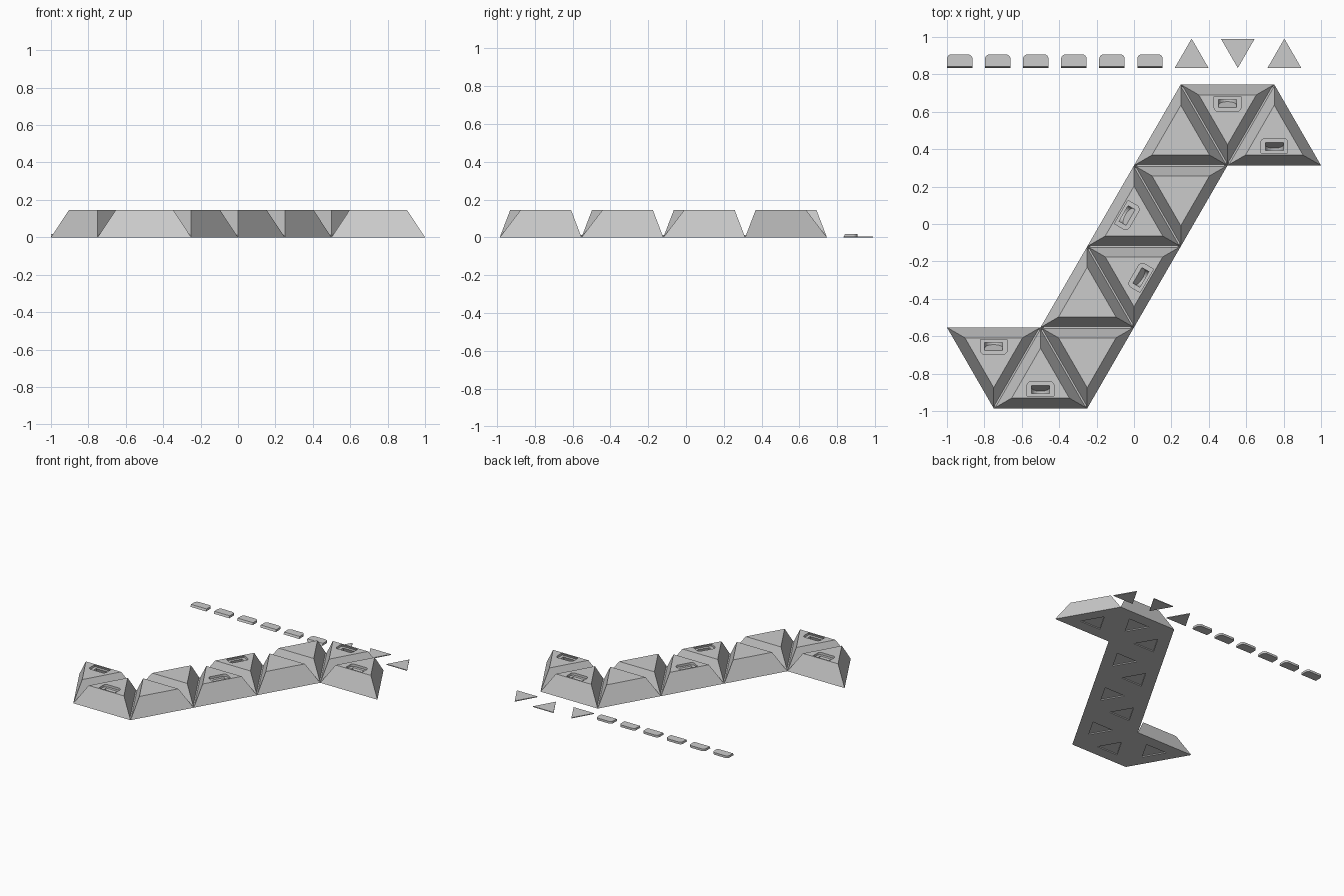
import bpy
import bmesh
from math import sin, cos, pi, radians, sqrt
from mathutils import Vector, Matrix

if "Cube" in bpy.data.objects:
    bpy.data.objects.remove(bpy.data.objects["Cube"], do_unlink=True)

SIDE = 0.5
INR = SIDE / (2 * sqrt(3))      # inradius of a panel
HEIGHT = 0.145
SLOPE = 0.382                   # sideways run per unit of height on bevelled walls
FRONT = -0.986

grey = bpy.data.materials.new("light grey")
grey.use_nodes = True
grey.diffuse_color = (0.6, 0.6, 0.6, 1)
grey.node_tree.nodes["Principled BSDF"].inputs["Base Color"].default_value = (0.6, 0.6, 0.6, 1)


def loft(name, lower, upper):
    """Closed solid between two matching rings of points."""
    bm = bmesh.new()
    a = [bm.verts.new(p) for p in lower]
    b = [bm.verts.new(p) for p in upper]
    bm.faces.new(a[::-1])
    bm.faces.new(b)
    n = len(a)
    for i in range(n):
        j = (i + 1) % n
        bm.faces.new((a[i], a[j], b[j], b[i]))
    bmesh.ops.recalc_face_normals(bm, faces=bm.faces)
    mesh = bpy.data.meshes.new(name)
    bm.to_mesh(mesh)
    bm.free()
    mesh.materials.append(grey)
    obj = bpy.data.objects.new(name, mesh)
    bpy.context.collection.objects.link(obj)
    return obj


def triangle(inradius, z):
    return [Vector((2 * inradius * cos(a), 2 * inradius * sin(a), z))
            for a in (radians(90), radians(210), radians(330))]


def lid_ring(half, depth, front, z):
    """Rectangle whose two back corners are rounded."""
    r = 0.024
    pts = [Vector((-half, front, z)), Vector((half, front, z))]
    for cx, start in ((half - r, 0), (r - half, pi / 2)):
        for k in range(7):
            a = start + k * pi / 12
            pts.append(Vector((cx + r * cos(a), depth - r + r * sin(a), z)))
    return pts


def lid(name, half, back, front, z0, z1):
    drop = (z1 - z0) * SLOPE
    return loft(name, lid_ring(half, back, front - drop, z0), lid_ring(half, back, front, z1))


def magnet_slot(name):
    """Round-bottomed slit leaning parallel to the panel wall."""
    r, low, high = 0.048, 0.045, 0.135
    profile = [(r, high), (-r, high)]
    profile += [(r * cos(pi + k * pi / 16), low + r + r * sin(pi + k * pi / 16)) for k in range(17)]
    rings = [[Vector((x, y + (z - 0.127) * SLOPE, z)) for x, z in profile]
             for y in (-0.064, -0.021)]
    return loft(name, *rings)


def carve(obj, cutters):
    for c in cutters:
        c.hide_render = True
        mod = obj.modifiers.new("cut", "BOOLEAN")
        mod.operation = "DIFFERENCE"
        mod.solver = "EXACT"
        mod.object = c
    bpy.context.view_layer.update()
    deps = bpy.context.evaluated_depsgraph_get()
    mesh = bpy.data.meshes.new_from_object(obj.evaluated_get(deps))
    obj.modifiers.clear()
    obj.data = mesh
    for c in cutters:
        bpy.data.objects.remove(c, do_unlink=True)


# Panels: centre x, row, turn in degrees, whether it holds a magnet
panels = [(-0.75, 0, 180, True), (-0.5, 0, 0, True), (-0.25, 0, 180, False),
          (-0.25, 1, 0, False), (0, 1, 60, True), (0, 2, 240, True),
          (0.25, 2, 180, False), (0.25, 3, 0, False), (0.5, 3, 180, True),
          (0.75, 3, 0, True)]
centres = []
for i, (x, row, turn, magnet) in enumerate(panels):
    panel = loft(f"panel_{i + 1}", triangle(INR, 0), triangle(INR - HEIGHT * SLOPE, HEIGHT))
    # Shallow triangular recess underneath
    cutters = [loft("base_cutter", triangle(0.053, -0.01), triangle(0.053, 0.008))]
    if magnet:
        cutters.append(lid("lid_cutter", 0.072, 0, -0.075, HEIGHT - 0.018, HEIGHT + 0.01))
        cutters.append(magnet_slot("slot_cutter"))
    carve(panel, cutters)
    y = FRONT + row * 3 * INR + (2 if i % 2 == 0 else 1) * INR
    panel.matrix_world = Matrix.Translation((x, y, 0)) @ Matrix.Rotation(radians(turn), 4, "Z")
    centres.append(Vector((x, y, 0)))

# Thin folding hinges along the shared edges
for i, (a, b) in enumerate(zip(centres, centres[1:])):
    across = (b - a).normalized() * 0.006
    along = Vector((-across.y, across.x, 0)).normalized() * (SIDE / 2 - 0.015)
    mid = (a + b) / 2
    ring = [mid + across + along, mid - across + along, mid - across - along, mid + across - along]
    up = Vector((0, 0, 1))
    loft(f"hinge_{i + 1}", [p + up * 0.001 for p in ring], [p + up * 0.012 for p in ring])

# Loose slot covers in a row behind
for i in range(6):
    cover = lid(f"slot_cover_{i + 1}", 0.068, 0.036, -0.03, 0, 0.017)
    cover.location = (-0.932 + i * 0.2035, 0.871, 0)

# Loose triangular plates
for i, x in enumerate((0.308, 0.555, 0.804)):
    plate = loft(f"base_plate_{i + 1}", triangle(0.052, 0), triangle(0.052, 0.006))
    plate.location = (x, 0.938 if i == 1 else 0.887, 0)
    plate.rotation_euler.z = pi if i == 1 else 0
